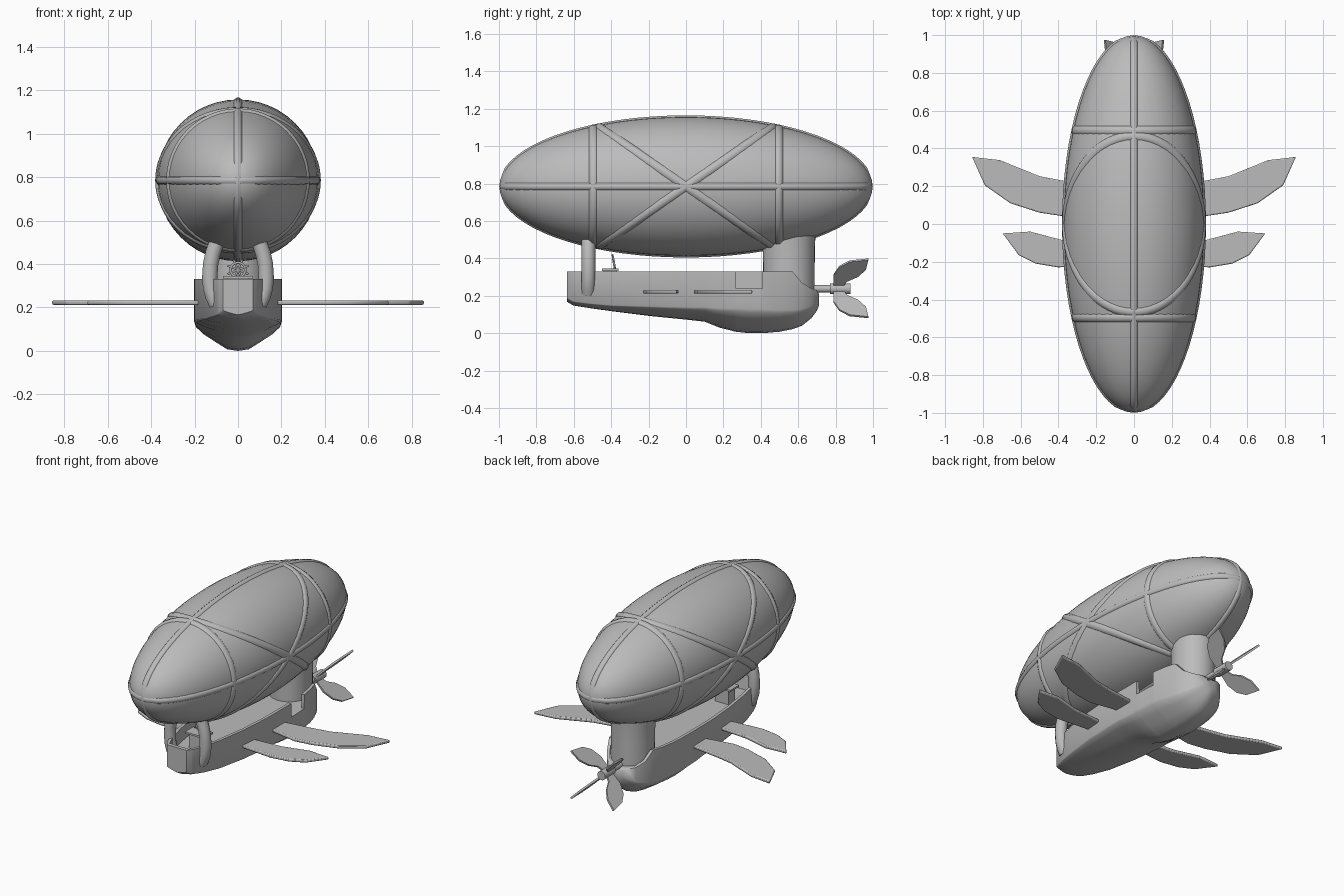
import bpy, bmesh, math
from mathutils import Vector, Matrix

if "Cube" in bpy.data.objects:
    bpy.data.objects.remove(bpy.data.objects["Cube"])

grey = bpy.data.materials.new("plain grey")
grey.diffuse_color = (0.5, 0.5, 0.5, 1)
grey.use_nodes = True
grey.node_tree.nodes["Principled BSDF"].inputs["Base Color"].default_value = grey.diffuse_color


def add(name, bm, smooth=40):
    bmesh.ops.recalc_face_normals(bm, faces=bm.faces)
    me = bpy.data.meshes.new(name)
    bm.to_mesh(me)
    bm.free()
    ob = bpy.data.objects.new(name, me)
    bpy.context.collection.objects.link(ob)
    me.materials.append(grey)
    finish(ob, smooth)
    return ob


def finish(ob, smooth):
    bpy.ops.object.select_all(action='DESELECT')
    ob.select_set(True)
    bpy.context.view_layer.objects.active = ob
    bpy.ops.object.shade_smooth_by_angle(angle=math.radians(smooth))


def loft(name, rings, smooth=40):
    bm = bmesh.new()
    vs = [[bm.verts.new(p) for p in ring] for ring in rings]
    n = len(vs[0])
    for a, b in zip(vs, vs[1:]):
        for i in range(n):
            j = (i + 1) % n
            bm.faces.new((a[i], a[j], b[j], b[i]))
    bm.faces.new(vs[0])
    bm.faces.new(vs[-1][::-1])
    return add(name, bm, smooth)


def tube(name, pts, r, closed=False):
    cu = bpy.data.curves.new(name, 'CURVE')
    cu.dimensions = '3D'
    cu.bevel_depth = r
    cu.bevel_resolution = 3
    cu.use_fill_caps = not closed
    sp = cu.splines.new('POLY')
    sp.points.add(len(pts) - 1)
    for q, p in zip(sp.points, pts):
        q.co = (*p, 1)
    sp.use_cyclic_u = closed
    ob = bpy.data.objects.new(name, cu)
    bpy.context.collection.objects.link(ob)
    cu.materials.append(grey)
    bpy.ops.object.select_all(action='DESELECT')
    ob.select_set(True)
    bpy.context.view_layer.objects.active = ob
    bpy.ops.object.convert(target='MESH')
    finish(bpy.context.object, 50)


def plate(name, outline, thick, matrix, smooth=30):
    """Flat outline in local XY, thickened around z = 0, then placed."""
    bm = bmesh.new()
    f = bm.faces.new([bm.verts.new((x, y, -thick / 2)) for x, y in outline])
    top = bmesh.ops.extrude_face_region(bm, geom=[f])['geom']
    bmesh.ops.translate(bm, vec=(0, 0, thick),
                        verts=[v for v in top if isinstance(v, bmesh.types.BMVert)])
    bmesh.ops.transform(bm, matrix=matrix, verts=bm.verts)
    return add(name, bm, smooth)


def box(name, lo, hi):
    x0, y0, z0 = lo
    x1, y1, z1 = hi
    return plate(name, [(x0, y0), (x1, y0), (x1, y1), (x0, y1)], z1 - z0,
                 Matrix.Translation((0, 0, (z0 + z1) / 2)))


def rod(name, y0, y1, r, z):
    ring = [(r * math.cos(k * math.tau / 16), r * math.sin(k * math.tau / 16)) for k in range(16)]
    return loft(name, [[(a, y, z + b) for a, b in ring] for y in (y0, y1)])


# Gas envelope
CENTRE = Vector((0, 0, 0.785))
AXES = Vector((0.372, 0.995, 0.372))
bm = bmesh.new()
bmesh.ops.create_uvsphere(bm, u_segments=48, v_segments=32, radius=1,
                          matrix=Matrix.Rotation(math.pi / 2, 4, 'X'))
for v in bm.verts:
    v.co = CENTRE + v.co * AXES
add("gas_envelope", bm, 60)


# Straps lying on the envelope, sunk so only about 0.01 stands proud
def strap(name, rule, r):
    pts = []
    for k in range(72):
        d = Vector(rule(k * math.tau / 72))
        p = d * AXES
        n = Vector((d.x / AXES.x, d.y / AXES.y, d.z / AXES.z)).normalized()
        pts.append(CENTRE + p - n * (r - (0.009 if abs(d.y) < 0.97 else 0.004)))
    tube(name, pts, r, True)


c, s = math.cos, math.sin
strap("side_strap", lambda t: (c(t), s(t), 0), 0.024)
strap("top_strap", lambda t: (0, s(t), c(t)), 0.022)
for side in (-1, 1):
    strap("hoop_strap", lambda t: (0.866 * c(t), side * 0.5, 0.866 * s(t)), 0.03)
    strap("cross_strap", lambda t: (c(t), 0.47 * s(t), side * 0.883 * s(t)), 0.032)

# Hollow boat hull: y, half width, rim z, right rim z, deck z, chine z, keel z
R, D = 0.33, 0.24
stations = [
    (-0.635, 0.07, R, R, R, 0.19, 0.168), (-0.61, 0.09, R, R, R, 0.175, 0.152),
    (-0.60, 0.095, R, R, D, 0.17, 0.148), (-0.52, 0.125, R, R, D, 0.16, 0.135),
    (-0.40, 0.155, R, R, D, 0.15, 0.118), (-0.20, 0.185, R, R, D, 0.145, 0.093),
    (0.00, 0.20, R, R, D, 0.14, 0.073), (0.10, 0.202, R, R, D, 0.14, 0.062),
    (0.18, 0.202, R, R, D, 0.135, 0.03), (0.265, 0.202, R, R, D, 0.135, 0.008),
    (0.266, 0.202, R, D, D, 0.135, 0.008), (0.34, 0.20, R, D, D, 0.13, 0.0),
    (0.409, 0.195, R, D, D, 0.13, 0.0), (0.41, 0.195, R, R, D, 0.13, 0.0),
    (0.50, 0.18, R, R, D, 0.125, 0.008), (0.57, 0.16, R, R, D, 0.125, 0.022),
    (0.62, 0.14, 0.27, 0.27, D, 0.13, 0.04), (0.67, 0.105, 0.24, 0.24, D, 0.145, 0.08),
    (0.70, 0.065, 0.23, 0.23, 0.23, 0.165, 0.12), (0.712, 0.03, 0.21, 0.21, 0.21, 0.18, 0.15)]
rings = []
for y, w, zl, zr, deck, zc, zk in stations:
    low = [(f, zk + (zc - zk) * g) for f, g in
           ((1, 1), (0.97, 0.85), (0.8, 0.6), (0.5, 0.3), (0.25, 0.06))]
    wi = max(w - 0.02, w * 0.6)
    ring = [(wi, y, deck), (wi, y, zr), (w, y, zr)]
    ring += [(w * f, y, z) for f, z in low] + [(0, y, zk)]
    ring += [(-w * f, y, z) for f, z in reversed(low)]
    ring += [(-w, y, zl), (-wi, y, zl), (-wi, y, deck)]
    rings.append(ring)
loft("hull", rings, 45)

# Rear column joining hull and envelope
col = []
for z, k in ((0.12, 0.93), (0.2, 0.98), (0.27, 0.98), (0.4, 0.99), (0.48, 1.0), (0.56, 1.04)):
    col.append([(0.13 * k * c(t), 0.55 + 0.14 * k * s(t), z)
                for t in [i * math.tau / 32 for i in range(32)]])
loft("rear_column", col)

# Curved front struts
strut = [(0.098, 0.50), (0.115, 0.45), (0.126, 0.40), (0.13, 0.34),
         (0.126, 0.29), (0.115, 0.25), (0.098, 0.215)]
for side in (-1, 1):
    tube("front_strut", [(side * x, -0.522, z) for x, z in strut], 0.037)

# Wings
big = [(0.17, 0.08), (0.38, 0.042), (0.5, 0.06), (0.655, 0.11), (0.79, 0.205), (0.857, 0.355),
       (0.71, 0.338), (0.5, 0.253), (0.38, 0.23), (0.17, 0.2)]
small = [(0.17, -0.21), (0.40, -0.23), (0.52, -0.21), (0.61, -0.165), (0.695, -0.05),
         (0.55, -0.04), (0.38, -0.085), (0.17, -0.1)]
for side in (-1, 1):
    for name, shape in (("rear_wing", big), ("front_wing", small)):
        wing = plate(name, [(side * x, y) for x, y in shape], 0.02,
                     Matrix.Translation((0, 0, 0.222)))
        bev = wing.modifiers.new("soft_edge", 'BEVEL')
        bev.width, bev.segments = 0.006, 2

# Propeller: shaft, hub and four swept blades set diagonally
rod("propeller_shaft", 0.66, 0.78, 0.02, 0.238)
rod("propeller_hub", 0.77, 0.88, 0.029, 0.238)
blade = [(0.015, 0.79), (0.10, 0.788), (0.165, 0.82), (0.205, 0.875), (0.22, 0.975),
         (0.145, 0.962), (0.092, 0.92), (0.055, 0.86), (0.015, 0.84)]
for k in range(4):
    plate("propeller_blade", blade, 0.012, Matrix.Translation((0, 0, 0.24))
          @ Matrix.Rotation(math.pi / 4 + k * math.pi / 2, 4, 'Y'))

# Steering console and spoked wheel
box("console", (-0.05, -0.44, 0.23), (0.05, -0.37, 0.335))
box("console_top", (-0.07, -0.45, 0.333), (0.07, -0.36, 0.345))
place = Matrix.Translation((0, -0.385, 0.373)) @ Matrix.Rotation(math.radians(10), 4, 'X')
tube("wheel_rim", [place @ Vector((0.034 * c(t), 0, 0.034 * s(t)))
                   for t in [i * math.tau / 24 for i in range(24)]], 0.006, True)
for k in range(4):
    a = k * math.pi / 4 + math.pi / 8
    tip = Vector((0.052 * c(a), 0, 0.052 * s(a)))
    tube("wheel_spoke", [place @ -tip, place @ tip], 0.005)
